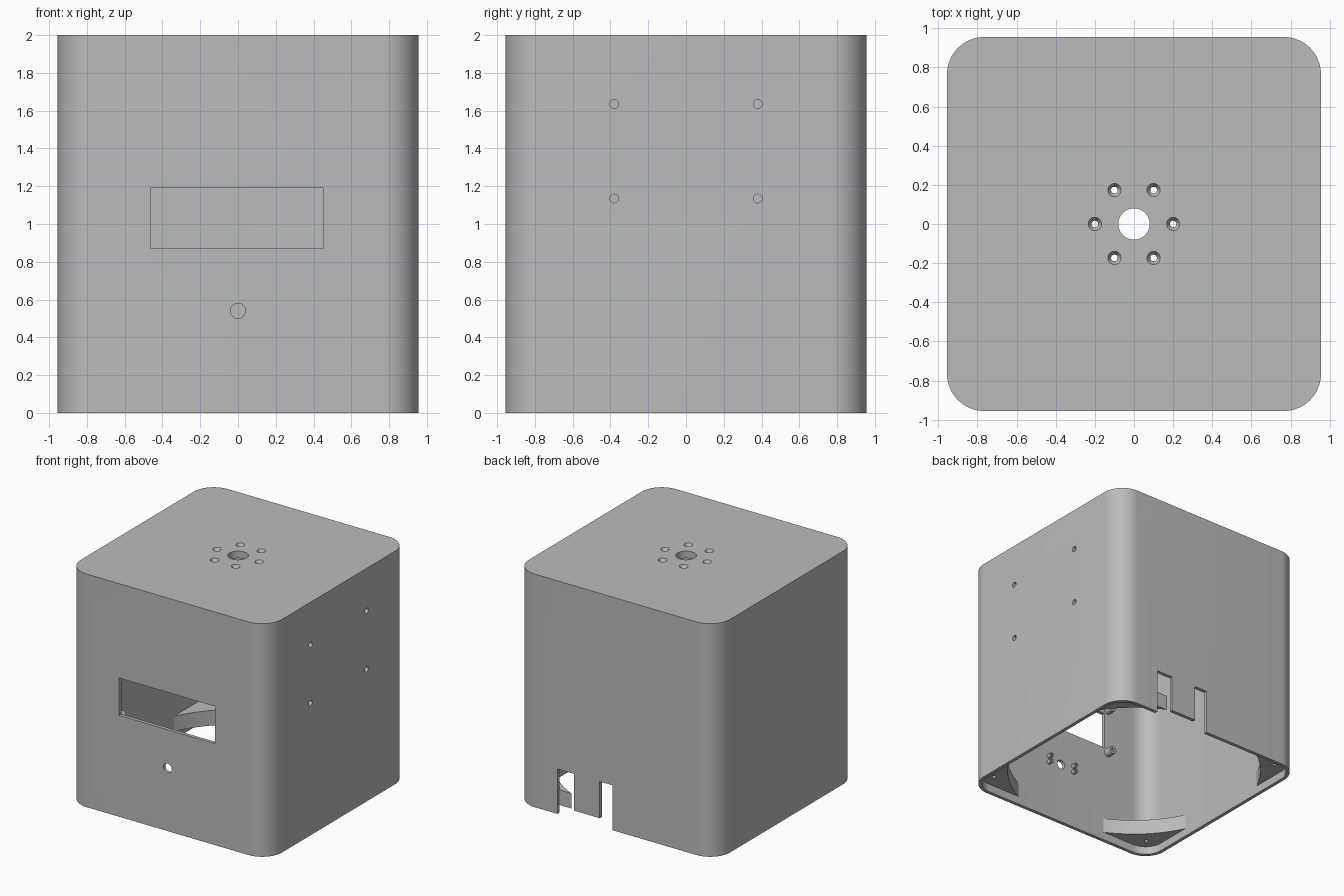
import bpy, bmesh, math
from mathutils import Matrix, Vector

if "Cube" in bpy.data.objects:
    bpy.data.objects.remove(bpy.data.objects["Cube"])

HALF, WALL, ROOF, CORNER = 0.955, 0.03, 0.06, 0.19
INNER = HALF - WALL

grey = bpy.data.materials.new("plain_grey")
grey.use_nodes = True
grey.diffuse_color = (0.5, 0.5, 0.5, 1)
grey.node_tree.nodes["Principled BSDF"].inputs["Base Color"].default_value = (0.5, 0.5, 0.5, 1)


def finish(name, bm):
    mesh = bpy.data.meshes.new(name)
    bm.to_mesh(mesh)
    bm.free()
    obj = bpy.data.objects.new(name, mesh)
    bpy.context.collection.objects.link(obj)
    mesh.materials.append(grey)
    return obj


def block(name, low, high, radius=0):
    """Box between two corners, with optional rounded upright edges."""
    low, high = Vector(low), Vector(high)
    bm = bmesh.new()
    bmesh.ops.create_cube(bm, size=1)
    bmesh.ops.scale(bm, vec=high - low, verts=bm.verts)
    bmesh.ops.translate(bm, vec=(low + high) / 2, verts=bm.verts)
    if radius:
        upright = [e for e in bm.edges
                   if abs(e.verts[0].co.z - e.verts[1].co.z) > 0.01]
        bmesh.ops.bevel(bm, geom=upright, offset=radius, segments=16,
                        profile=0.5, affect='EDGES')
    return finish(name, bm)


def rod(name, centre, radius, length, axis='Z', tip=None, sides=32):
    """Cylinder, or cone when a tip radius is given, along an axis."""
    turn = {'X': Matrix.Rotation(math.pi / 2, 4, 'Y'),
            'Y': Matrix.Rotation(-math.pi / 2, 4, 'X'),
            'Z': Matrix()}[axis]
    bm = bmesh.new()
    bmesh.ops.create_cone(bm, cap_ends=True, segments=sides, radius1=radius,
                          radius2=radius if tip is None else tip, depth=length,
                          matrix=Matrix.Translation(centre) @ turn)
    return finish(name, bm)


def cut(target, cutter):
    mod = target.modifiers.new("cut", 'BOOLEAN')
    mod.operation, mod.solver, mod.object = 'DIFFERENCE', 'EXACT', cutter
    bpy.context.view_layer.objects.active = target
    bpy.ops.object.modifier_apply(modifier=mod.name)
    bpy.data.objects.remove(cutter)


def smooth(obj):
    bpy.ops.object.select_all(action='DESELECT')
    obj.select_set(True)
    bpy.context.view_layer.objects.active = obj
    bpy.ops.object.shade_smooth_by_angle(angle=math.radians(30))


# Hollow housing, open underneath
housing = block("housing", (-HALF, -HALF, 0), (HALF, HALF, 2), CORNER)
cut(housing, block("cavity", (-INNER, -INNER, -0.1), (INNER, INNER, 2 - ROOF), CORNER - WALL))

# Front window and button hole
cut(housing, block("window", (-0.46, -1.1, 0.87), (0.45, -0.8, 1.19)))
cut(housing, rod("button_hole", (0, -HALF, 0.54), 0.04, 0.2, 'Y'))

# Four mounting holes in the right wall
for y in (-0.38, 0.38):
    for z in (1.135, 1.635):
        cut(housing, rod("side_hole", (HALF, y, z), 0.023, 0.2, 'X'))

# Two cable notches in the back with a shorter tongue between them
for x0, x1, top in ((0.395, 0.553, 0.385), (0.03, 0.15, 0.385), (0.1, 0.45, 0.07)):
    cut(housing, block("notch", (x0, 0.85, -0.1), (x1, 1.1, top)))

# Roof: centre hole and a ring of countersunk screw holes
cut(housing, rod("centre_hole", (0, 0, 2), 0.08, 0.3, sides=48))
for i in range(6):
    a = i * math.pi / 3
    x, y = 0.2 * math.cos(a), 0.2 * math.sin(a)
    cut(housing, rod("screw_hole", (x, y, 2), 0.017, 0.3))
    cut(housing, rod("countersink", (x, y, 1.99), 0.01, 0.06, tip=0.046))
smooth(housing)

# Corner lugs near the open end, hollowed by one large circle
lugs = block("corner_lugs", (-INNER - 0.01, -INNER - 0.01, 0.07),
             (INNER + 0.01, INNER + 0.01, 0.2), CORNER - WALL + 0.01)
cut(lugs, rod("lug_circle", (0, 0, 0.1), 1.03, 1, sides=128))
for x in (-0.81, 0.81):
    for y in (-0.81, 0.81):
        cut(lugs, rod("pilot_hole", (x, y, 0.07), 0.016, 0.16, sides=16))
smooth(lugs)


def boss(name, x, z, radius, bore, length):
    """Hollow screw post on the inside of the front wall."""
    y = -INNER + length / 2 - 0.005
    post = rod(name, (x, y, z), radius, length + 0.01, 'Y')
    cut(post, rod("bore", (x, y + 0.02, z), bore, length, 'Y', sides=16))
    smooth(post)


# Screw posts around the window and beside the button hole
for side, label in ((-1, "right"), (1, "left")):
    for z in (0.83, 1.23):
        boss("window_post_" + label, side * 0.495, z, 0.035, 0.015, 0.07)
    for z in (0.513, 0.567):
        boss("button_post_" + label, side * 0.13, z, 0.02, 0.009, 0.04)
